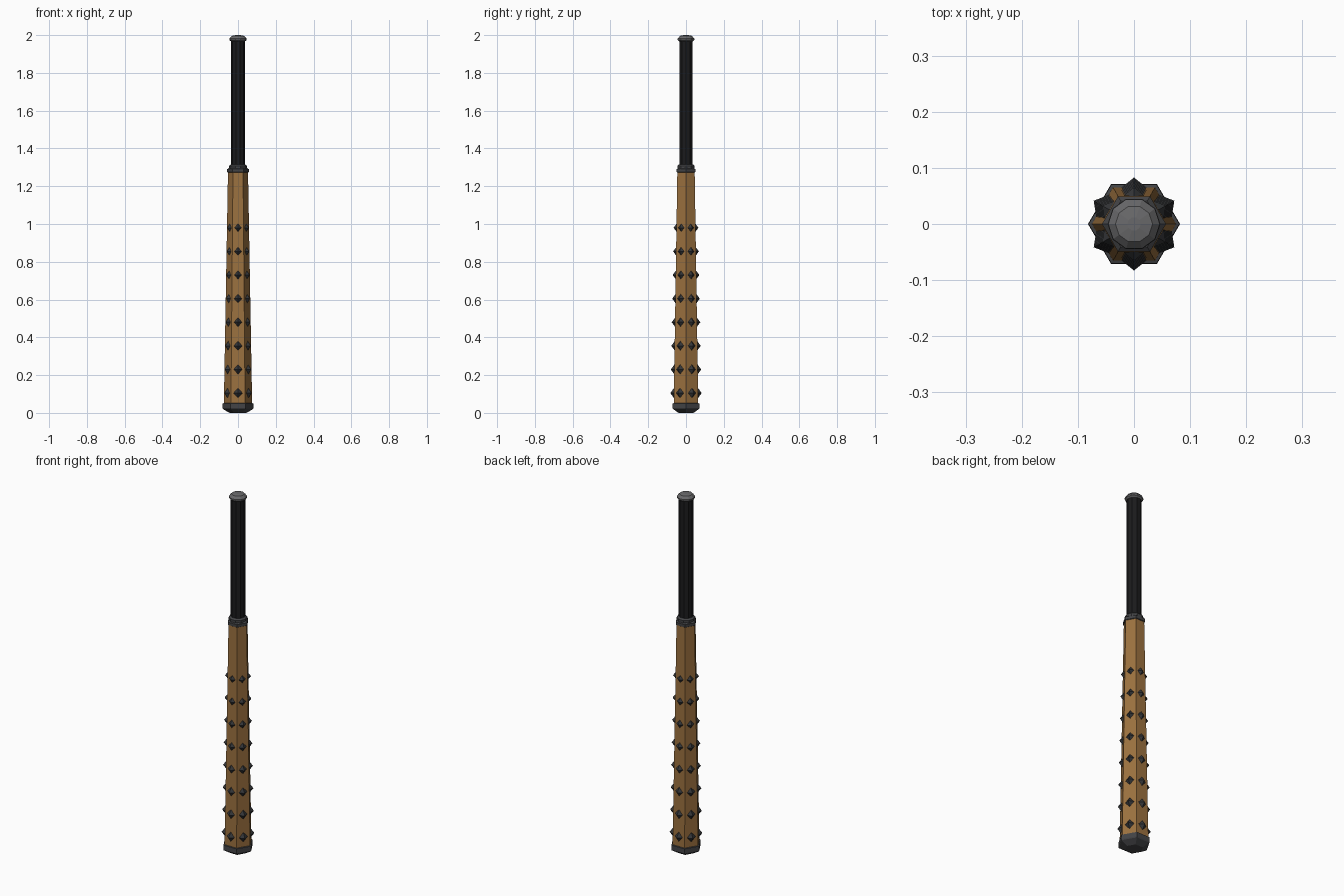
import bpy, bmesh, math
from mathutils import Matrix, Vector

if "Cube" in bpy.data.objects:
    bpy.data.objects.remove(bpy.data.objects["Cube"])


def material(name, rgb):
    m = bpy.data.materials.new(name)
    m.diffuse_color = (*rgb, 1)
    m.use_nodes = True
    m.node_tree.nodes["Principled BSDF"].inputs["Base Color"].default_value = m.diffuse_color
    return m


WOOD = material("brown wood", (0.33, 0.165, 0.05))
IRON = material("dark iron", (0.055, 0.056, 0.06))
STUD = material("stud iron", (0.036, 0.038, 0.041))
GRIP = material("black grip", (0.011, 0.011, 0.012))
STEEL = material("grey steel", (0.14, 0.14, 0.145))


def finish(bm, name, mat):
    bmesh.ops.recalc_face_normals(bm, faces=bm.faces)
    me = bpy.data.meshes.new(name)
    bm.to_mesh(me)
    bm.free()
    me.materials.append(mat)
    ob = bpy.data.objects.new(name, me)
    bpy.context.collection.objects.link(ob)
    return ob


def lathe(name, profile, sides, mat):
    """Stack of capped polygon rings from (radius, z) pairs; a vertex lies on +x."""
    bm = bmesh.new()
    rings = [[bm.verts.new((r * math.cos(2 * math.pi * i / sides),
                            r * math.sin(2 * math.pi * i / sides), z))
              for i in range(sides)] for r, z in profile]
    for a, b in zip(rings, rings[1:]):
        for i in range(sides):
            j = (i + 1) % sides
            bm.faces.new((a[i], a[j], b[j], b[i]))
    bm.faces.new(rings[0])
    bm.faces.new(rings[-1])
    return finish(bm, name, mat)


# Tapered hexagonal club body
R0, R1, Z0, Z1 = 0.075, 0.053, 0.04, 1.28
lathe("club_body", [(R0, Z0), (R1, Z1)], 6, WOOD)

# Iron end cap and the collar under the grip
lathe("end_cap", [(0.045, 0.0), (0.079, 0.02), (0.082, 0.025), (0.081, 0.05), (0.074, 0.052)], 6, IRON)
lathe("collar", [(0.052, 1.272), (0.057, 1.275), (0.057, 1.29), (0.047, 1.297)], 6, IRON)
lathe("collar_ring", [(0.047, 1.29), (0.047, 1.308), (0.038, 1.316)], 10, IRON)

# Grip and domed pommel
lathe("grip", [(0.037, 1.30), (0.037, 1.975)], 10, GRIP)
lathe("pommel", [(0.036, 1.966), (0.046, 1.974), (0.046, 1.982), (0.033, 1.996), (0.012, 2.0)], 10, STEEL)

# Eight rows of diamond pyramid studs, one on each face
bm = bmesh.new()
for row in range(8):
    z = 0.105 + 0.125 * row
    s = 1 - 0.2 * row / 7
    apothem = (R0 + (R1 - R0) * (z - Z0) / (Z1 - Z0)) * math.cos(math.pi / 6)
    for k in range(6):
        rot = Matrix.Rotation(math.radians(30 + 60 * k), 4, 'Z')
        base = [bm.verts.new(rot @ Vector((apothem - 0.002, y * 0.026 * s, z + h * 0.029 * s)))
                for y, h in ((1, 0), (0, 1), (-1, 0), (0, -1))]
        tip = bm.verts.new(rot @ Vector((apothem + 0.019 * s, 0, z)))
        bm.faces.new(base)
        for i in range(4):
            bm.faces.new((base[i], base[(i + 1) % 4], tip))
finish(bm, "studs", STUD)
